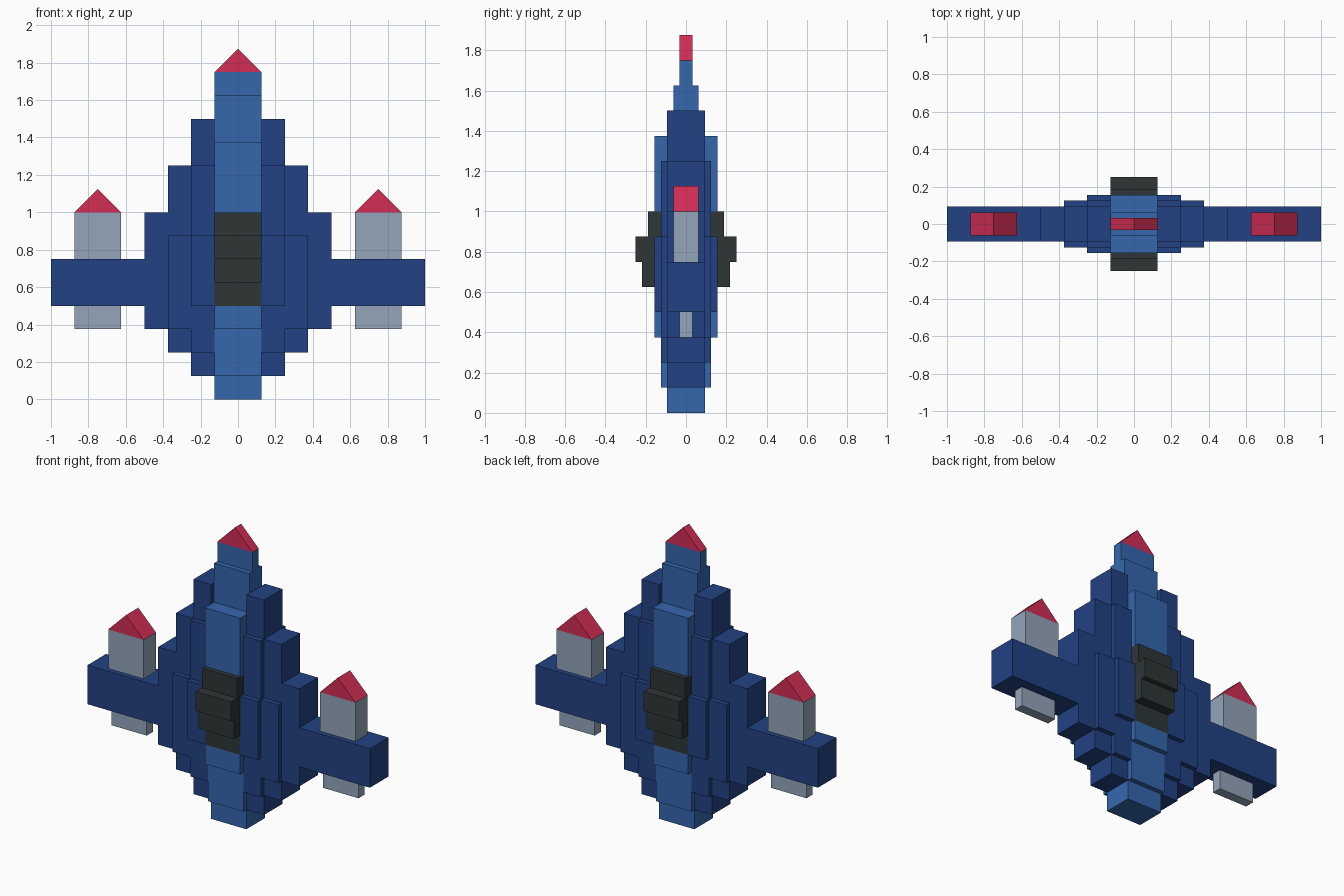
import bpy

if "Cube" in bpy.data.objects:
    bpy.data.objects.remove(bpy.data.objects["Cube"])


def material(name, rgb):
    m = bpy.data.materials.new(name)
    lin = [(c / 255 / 12.92) if c < 11 else ((c / 255 + 0.055) / 1.055) ** 2.4 for c in rgb]
    m.diffuse_color = (*lin, 1)
    m.use_nodes = True
    m.node_tree.nodes["Principled BSDF"].inputs["Base Color"].default_value = m.diffuse_color
    return m


NAVY = material("navy blue", (34, 66, 131))
BLUE = material("mid blue", (53, 103, 174))
DARK = material("charcoal", (46, 53, 54))
GREY = material("light grey", (148, 165, 187))
RED = material("crimson", (210, 45, 85))


def make(name, verts, faces, mat, mirror):
    me = bpy.data.meshes.new(name)
    me.from_pydata(verts, [], faces)
    me.materials.append(mat)
    ob = bpy.data.objects.new(name, me)
    bpy.context.collection.objects.link(ob)
    if mirror:
        ob.modifiers.new("mirror", "MIRROR")
    return ob


def prism(name, a, b, place, mat, mirror):
    """Extrude a 2D outline given at both ends by place(point, end)."""
    n = len(a)
    verts = [place(p, 0) for p in a] + [place(p, 1) for p in b]
    faces = [list(range(n))[::-1], list(range(n, 2 * n))]
    faces += [[i, (i + 1) % n, n + (i + 1) % n, n + i] for i in range(n)]
    return make(name, verts, faces, mat, mirror)


def stepped(name, x0, x1, steps, mat, mirror=False):
    """Stepped side profile, steps = (z0, z1, half depth), extruded from x0 to x1."""
    right = [(h, z) for z0, z1, h in steps for z in (z0, z1)]
    outline = right + [(-y, z) for y, z in reversed(right)]
    return prism(name, outline, outline, lambda p, e: ((x0, x1)[e], *p), mat, mirror)


def nose(name, xc, z, h, mirror=False):
    """Triangular cap with its ridge running front to back."""
    tri = [(xc - 0.125, z), (xc, z + 0.125), (xc + 0.125, z)]
    return prism(name, tri, tri, lambda p, e: (p[0], (-h, h)[e], p[1]), RED, mirror)


A, B, C, D, E = 0.03125, 0.0625, 0.09375, 0.125, 0.15625

# central fuselage
stepped("lower_fuselage", -0.125, 0.125,
        [(0, 0.125, C), (0.125, 0.375, D), (0.375, 0.5, E)], BLUE)
stepped("cockpit", -0.125, 0.125,
        [(0.5, 0.625, E), (0.625, 0.75, 0.21875), (0.75, 0.875, 0.25), (0.875, 1.0, 0.1875)], DARK)
stepped("upper_fuselage", -0.125, 0.125,
        [(1.0, 1.375, E), (1.375, 1.625, B), (1.625, 1.75, A)], BLUE)
nose("fuselage_nose", 0, 1.75, A)

# stepped body sides and wings, mirrored left and right
stepped("inner_body", 0.125, 0.25,
        [(0.125, 0.25, C), (0.25, 0.5, D), (0.5, 0.875, E), (0.875, 1.25, D), (1.25, 1.5, C)], NAVY, True)
stepped("middle_body", 0.25, 0.375,
        [(0.25, 0.375, C), (0.375, 0.875, D), (0.875, 1.25, C)], NAVY, True)
stepped("outer_body", 0.375, 0.5, [(0.375, 1.0, C)], NAVY, True)
stepped("wing", 0.5, 1.0, [(0.5, 0.75, C)], NAVY, True)

# wing pods
stepped("pod_exhaust", 0.625, 0.875, [(0.375, 0.5, A)], GREY, True)
stepped("pod", 0.625, 0.875, [(0.75, 1.0, B)], GREY, True)
nose("pod_nose", 0.75, 1.0, B, True)

# consistent outward normals
import bmesh
for ob in bpy.data.objects:
    bm = bmesh.new()
    bm.from_mesh(ob.data)
    bmesh.ops.recalc_face_normals(bm, faces=bm.faces)
    bm.to_mesh(ob.data)
    bm.free()
